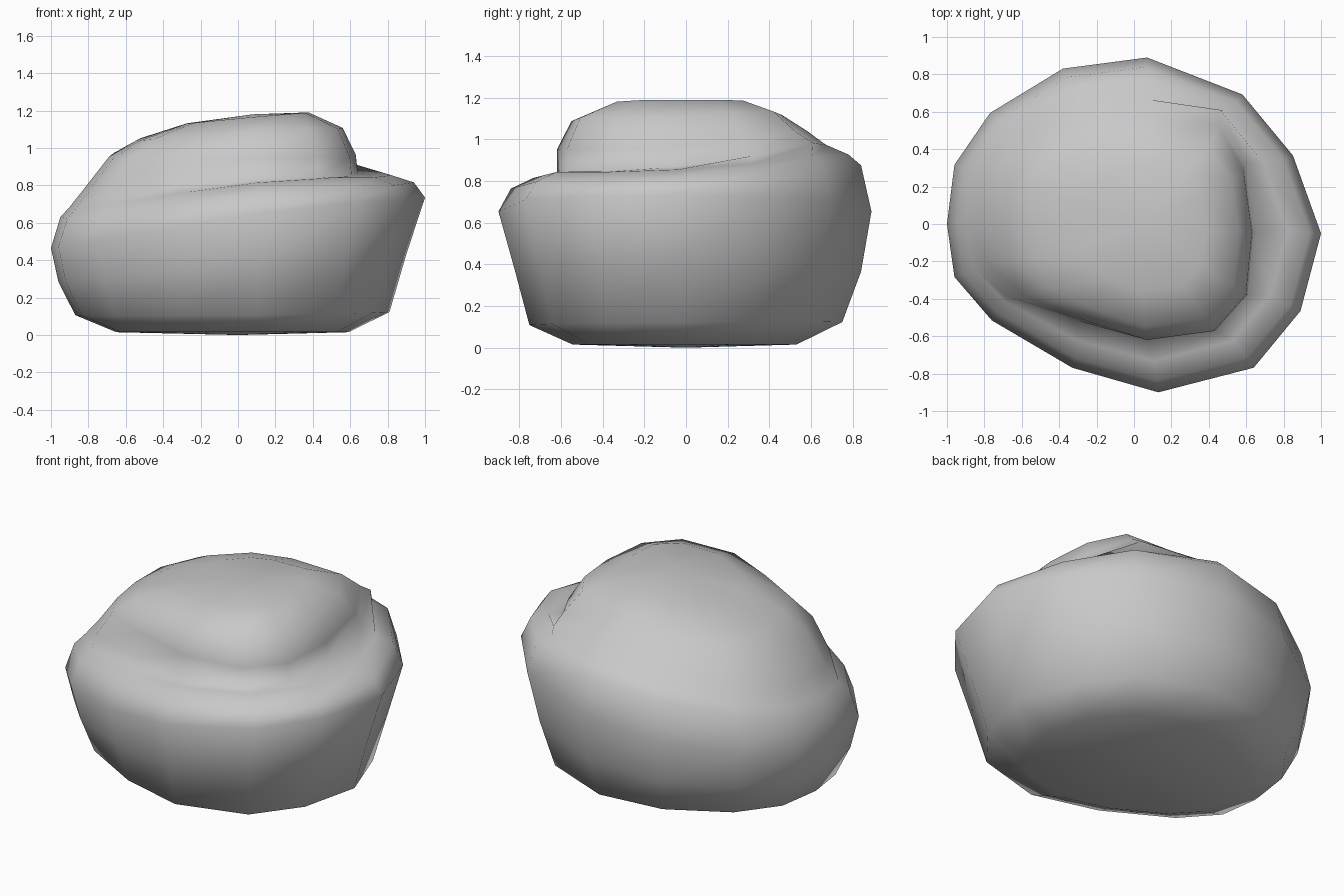
import bpy, bmesh

cube = bpy.data.objects.get("Cube")
if cube:
    bpy.data.objects.remove(cube)

# Stone colour
stone = bpy.data.materials.new("stone grey")
stone.use_nodes = True
GREY = (0.58, 0.58, 0.58, 1)
stone.diffuse_color = GREY
shader = stone.node_tree.nodes["Principled BSDF"]
shader.inputs["Base Color"].default_value = GREY
shader.inputs["Roughness"].default_value = 0.9

# Widest outline of the boulder, counter-clockwise
BODY = [(1, -.05), (.85, .37), (.58, .70), (.07, .90), (-.38, .84),
        (-.77, .60), (-.96, .32), (-1, 0), (-.96, -.28), (-.76, -.51),
        (-.33, -.76), (.13, -.89), (.64, -.76), (.89, -.46)]

# Squarer outline of the cap, with matching corners
CAP = [(1, -.07), (.93, .44), (.72, .82), (.07, .90), (-.38, .84),
       (-.77, .60), (-.96, .32), (-1, 0), (-.97, -.29), (-.84, -.56),
       (-.40, -.74), (.11, -.90), (.68, -.83), (.95, -.55)]

# Left, right, front, back reach; height, slope in x, slope in y, lift at front and back
BODY_RINGS = [
    (.65, .59, .55, .53, .015, 0, 0, 0),         # underside edge
    (.87, .81, .76, .75, .115, .01, .01, 0),     # lower bevel
    (.96, .90, .83, .84, .36, .08, 0, 0),        # side
    (1.0, 1.0, .91, .89, .60, .135, .005, .05),  # widest ring
    (.95, .94, .85, .84, .725, .10, .07, .12),   # shelf rim
    (.90, .82, .74, .78, .775, .10, .07, .15),   # shelf top
]
CAP_RINGS = [
    (.82, .64, .62, .67, .835, .06, .11, .14),   # foot of the cap
    (.69, .63, .62, .58, .96, .01, .08, .10),    # cap wall
    (.54, .56, .55, .46, 1.075, .06, .04, .10),  # cap shoulder
    (.28, .38, .36, .30, 1.155, .09, .01, .05),  # crown
]


def ring_verts(bm, outline, left, right, front, back, height, slope_x, slope_y, lift):
    verts = []
    for x, y in outline:
        px = x * (right if x > 0 else left)
        py = y / .9 * (back if y > 0 else front)
        pz = height + slope_x * px + slope_y * py + lift * py * py
        verts.append(bm.verts.new((px, py, pz)))
    return verts


# Loft the rings and close both ends
bm = bmesh.new()
rings = [ring_verts(bm, BODY, *r) for r in BODY_RINGS]
rings += [ring_verts(bm, CAP, *r) for r in CAP_RINGS]
n = len(BODY)
for low, high in zip(rings, rings[1:]):
    for i in range(n):
        j = (i + 1) % n
        bm.faces.new((low[i], low[j], high[j], high[i]))
bottom = bm.verts.new((0, 0, 0))
crown = bm.verts.new((.08, 0, 1.18))
for i in range(n):
    j = (i + 1) % n
    bm.faces.new((bottom, rings[0][j], rings[0][i]))
    bm.faces.new((crown, rings[-1][i], rings[-1][j]))
for face in bm.faces:
    face.smooth = True
bmesh.ops.recalc_face_normals(bm, faces=bm.faces)

mesh = bpy.data.meshes.new("boulder")
bm.to_mesh(mesh)
bm.free()
mesh.materials.append(stone)
boulder = bpy.data.objects.new("boulder", mesh)
bpy.context.collection.objects.link(boulder)
